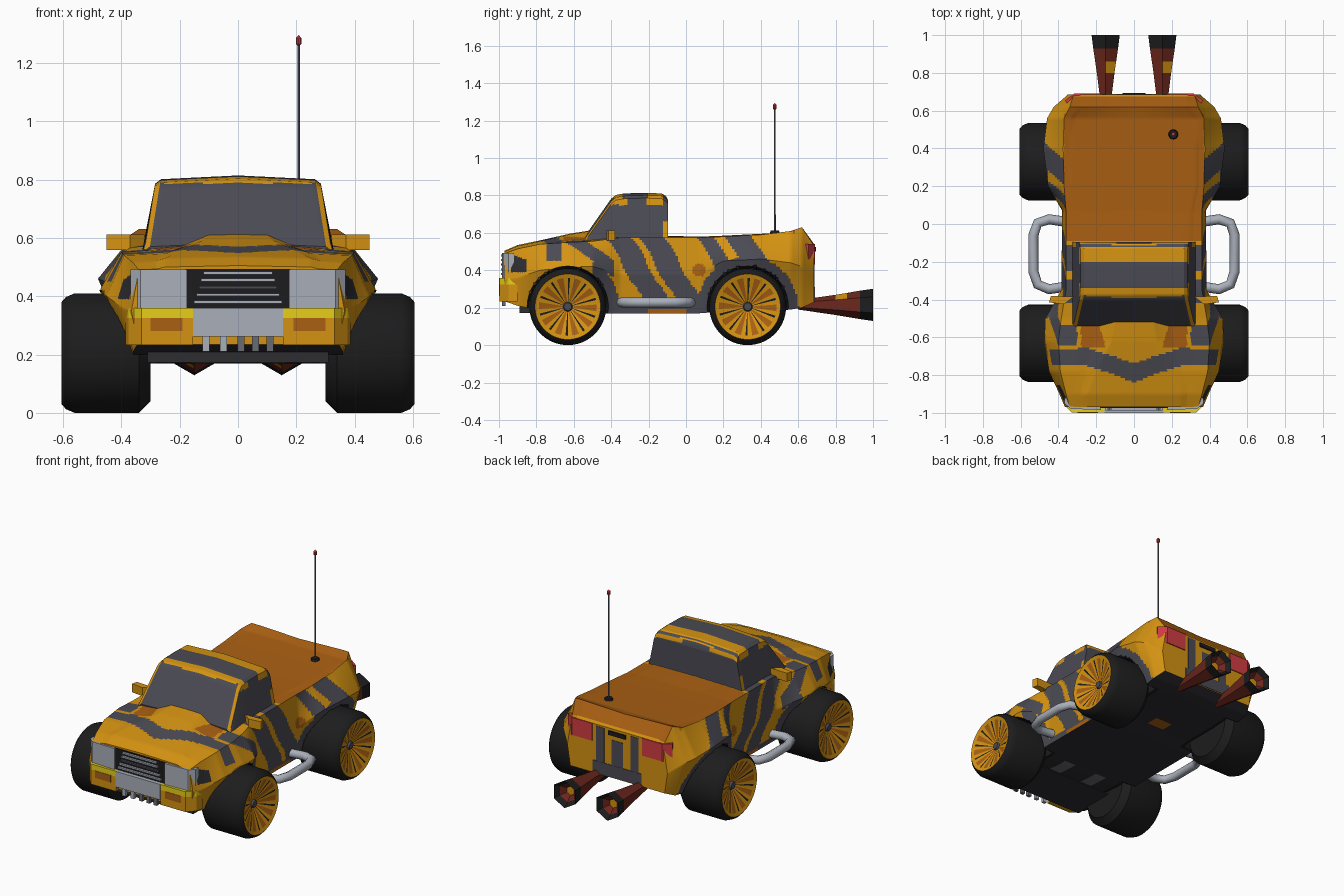
import bpy, bmesh, math
from mathutils import Vector

if "Cube" in bpy.data.objects:
    bpy.data.objects.remove(bpy.data.objects["Cube"])

# Palette
COLOURS = {
    "amber": (0.66, 0.29, 0.006), "slate": (0.07, 0.069, 0.088),
    "burnt_orange": (0.40, 0.115, 0.006), "black": (0.012, 0.012, 0.013),
    "silver": (0.40, 0.43, 0.49), "red": (0.64, 0.045, 0.055),
    "bright_yellow": (0.80, 0.62, 0.01), "maroon": (0.15, 0.02, 0.012),
    "charcoal": (0.026, 0.025, 0.03), "grey": (0.14, 0.145, 0.16),
}
AMBER, SLATE, ORANGE, BLACK, SILVER, RED, YELLOW, MAROON, CHARCOAL, GREY = range(len(COLOURS))
MATERIALS = []
for label, rgb in COLOURS.items():
    m = bpy.data.materials.new(label)
    m.use_nodes = True
    m.diffuse_color = (*rgb, 1)
    m.node_tree.nodes["Principled BSDF"].inputs["Base Color"].default_value = (*rgb, 1)
    MATERIALS.append(m)
AXLES, HUB_Z, ARCH, WELL_X = (-.632, .33), .205, .217, .28

def smooth(obj):
    bpy.ops.object.select_all(action="DESELECT")
    obj.select_set(True)
    bpy.context.view_layer.objects.active = obj
    bpy.ops.object.shade_smooth_by_angle(angle=math.radians(30))

def link(name, data, colours):
    obj = bpy.data.objects.new(name, data)
    bpy.context.collection.objects.link(obj)
    for m in colours:
        data.materials.append(m)
    return obj

def finish(name, bm, colour=None):
    """Turn a bmesh into an object; colour None keeps the face indices."""
    bmesh.ops.remove_doubles(bm, verts=bm.verts, dist=1e-5)
    bmesh.ops.recalc_face_normals(bm, faces=bm.faces)
    mesh = bpy.data.meshes.new(name)
    bm.to_mesh(mesh)
    bm.free()
    return link(name, mesh, MATERIALS if colour is None else [MATERIALS[colour]])

def loft(keys, step, sub):
    """Skin mirrored half sections (y, [(x, z), ...]) into a dense closed shell."""
    bm, rings = bmesh.new(), []
    for (ya, pa), (yb, pb) in zip(keys, keys[1:]):
        n = max(1, round((yb - ya) / step))
        for k in range(n + (yb == keys[-1][0])):
            t = k / n
            pts = [Vector(a).lerp(Vector(b), t) for a, b in zip(pa, pb)]
            half = [p.lerp(q, s / sub) for p, q in zip(pts, pts[1:]) for s in range(sub)] + pts[-1:]
            loop = [(p.x, p.y) for p in half] + [(-p.x, p.y) for p in half[-2:0:-1]]
            rings.append([bm.verts.new((x, ya + (yb - ya) * t, z)) for x, z in loop])
    size = len(rings[0])
    for a, b in zip(rings, rings[1:]):
        for j in range(size):
            bm.faces.new((a[j - 1], a[j], b[j], b[j - 1]))
    for r in (rings[0], rings[-1]):
        for j in range(size // 2):
            bm.faces.new(list(dict.fromkeys((r[j], r[j + 1], r[size - j - 1], r[-j]))))
    return bm

def press_arches(bm, near=.0065):
    """Snap the shell to each arch circle and push the inside in to the well."""
    for v in bm.verts:
        for ay in AXLES:
            dy, dz = v.co.y - ay, v.co.z - HUB_Z
            reach = math.hypot(dy, dz)
            if abs(v.co.x) < WELL_X or reach > ARCH + near:
                continue
            if reach < ARCH - near:
                v.co.x = math.copysign(WELL_X, v.co.x)
            else:
                v.co.y, v.co.z = ay + dy * ARCH / reach, HUB_Z + dz * ARCH / reach

def lathe(name, rings, segs, place, paint):
    """Spin (along, radius) rings; place maps (along, u, v) to a point."""
    bm, loops = bmesh.new(), []
    angles = [math.tau * j / segs - math.pi / 2 for j in range(segs)]
    for a, r in rings:
        loops.append([bm.verts.new(place(a, r * math.cos(t), r * math.sin(t))) for t in angles])
    for i, (p, q) in enumerate(zip(loops, loops[1:])):
        for j in range(segs):
            bm.faces.new((p[j - 1], p[j], q[j], q[j - 1])).material_index = paint(i, j)
    return finish(name, bm)

def prism(name, outline, z0, z1, colour, side=1):
    """Extrude a plan outline upward, mirrored in x when side is -1."""
    bm = bmesh.new()
    face = bm.faces.new([bm.verts.new((x * side, y, z0)) for x, y in outline])
    up = bmesh.ops.extrude_face_region(bm, geom=[face])["geom"]
    bmesh.ops.translate(bm, vec=(0, 0, z1 - z0), verts=[v for v in up if isinstance(v, bmesh.types.BMVert)])
    return finish(name, bm, colour)

def box(name, x0, x1, y0, y1, z0, z1, colour, side=1):
    return prism(name, [(x0, y0), (x1, y0), (x1, y1), (x0, y1)], z0, z1, colour, side)

def repaint(obj, rule):
    for p in obj.data.polygons:
        p.material_index = rule(abs(p.center.x), p.center.y, p.center.z, p.normal)
    smooth(obj)

# Body shell: y, sill z, widest x z, shoulder x z, deck edge x z, centre z
SHAPE = [
    (-.97, .235, .365, .35, .34, .49, .25, .5, .505),
    (-.9, .21, .395, .36, .36, .515, .25, .53, .535),
    (-.78, .185, .45, .4, .39, .54, .2, .555, .56),
    (-.62, .18, .475, .42, .4, .55, .12, .592, .596),
    (-.5, .17, .47, .42, .385, .555, .1, .612, .615),
    (-.35, .17, .385, .38, .36, .575, .28, .58, .59),
    (.07, .17, .38, .38, .36, .575, .3, .58, .58),
    (.2, .18, .455, .45, .37, .58, .33, .585, .585),
    (.4, .18, .48, .46, .375, .59, .33, .595, .595),
    (.56, .19, .46, .44, .37, .61, .32, .605, .605),
    (.62, .2, .425, .42, .34, .63, .28, .63, .62),
    (.685, .23, .35, .36, .32, .53, .28, .54, .54),
]
sections = []
for y, zb, xm, zm, xs, zs, xt, zt, zc in SHAPE:
    flank = (xm + .4 * (xs - xm), zm + .4 * (zs - zm))
    crease = (xt + .3 * (xs - xt), zt + .65 * (zs - zt))
    sections.append((y, [(0, zb), (min(.36, xm - .02), zb), (xm, zm), flank, (xs, zs), crease, (xt, zt), (0, zc)]))
shell = loft(sections, .0115, 18)
press_arches(shell)

def body_paint(x, y, z, n):
    front, rear = [math.hypot(y - a, z - HUB_Z) for a in AXLES]
    if min(front, rear) < ARCH - .001 and x > WELL_X - .01:
        return BLACK
    # Underside and sills
    if n.z < -.8 and z < .25:
        if x < .06 and .2 < y < .28:
            return ORANGE
        return GREY if .08 < x < .16 and -.75 < y < -.45 else CHARCOAL
    if z < .205:
        return ORANGE if -.2 < y < 0 and z < .19 else SLATE
    # Bed cover
    if y > -.09 and z > .55 and n.z > .4 and x < .37:
        return ORANGE
    # Flares, front side grilles and bonnet vents
    if x > .34 and (rear < .268 or (front < .275 and y > -.5)):
        return SLATE
    if -.94 < y < -.85 and .39 < z < .49 - .4 * (y + .94) and n.z < .5:
        return CHARCOAL
    if n.z > .5 and -.655 < y < -.53 and .15 + .3 * (y + .65) < x < .28:
        return ORANGE
    # Tiger stripes
    wave = .008 * math.sin(28 * z + 9 * x)
    if y < -.66 or (y < -.5 and x < .3):
        return SLATE if z > .45 and abs(y + .79 - .085 * min(1, x / .27) + wave) < .047 else AMBER
    if y < -.38 and x > .3 and abs(y + 1.4 * (z - .55) + .585 + wave) < .058:
        return SLATE
    if y > .02 and math.hypot(y - .07, z - .4) < .035:
        return ORANGE
    u = y + .57 * (z - .58) + wave
    bands = ((-.425, -.29), (-.25, -.115), (.06, .15), (.21, .355))
    return SLATE if any(a < u < b for a, b in bands) and x > .2 else AMBER

repaint(finish("body", shell), body_paint)

# Cab: y, roof height
ROOF = [(-.54, .575), (-.4, .775), (-.375, .795), (-.33, .803), (-.22, .806), (-.13, .803), (-.105, .787), (-.095, .765)]

def cab_half_width(z):
    return .325 - .16 * (z - .55)

def cab_paint(x, y, z, n):
    if n.y < -.4 and n.z > .3:
        return AMBER if x > cab_half_width(z) - .02 or z > .787 else SLATE
    if n.z > .6:
        return AMBER if y < -.335 or -.2 < y < -.125 or (y > -.11 and x < .12) else SLATE
    if n.y > .8:
        return SLATE if .03 < z - .57 < .15 + .03 * math.sin(20 * x) or x < .1 else AMBER
    return AMBER if (z > .75 and (y < -.31 or -.21 < y < -.12)) or (y > -.12 and z < .66) else SLATE

cab_keys = []
for y, z in ROOF:
    w = cab_half_width(z)
    cab_keys.append((y, [(0, .55), (.33, .55), (w, z - .02), (w - .02, z - .005), (0, z + .008)]))
repaint(finish("cab", loft(cab_keys, .009, 20)), cab_paint)

# Grille, front plate, skid tray and tailgate
box("grille", -.18, .18, -.975, -.95, .355, .493, BLACK)
for i in range(5):
    z = .375 + .025 * i
    box("grille_bar", -.15 + .008 * i, .15 - .008 * i, -.988, -.97, z, z + .01, SLATE if i == 2 else SILVER)
box("front_plate", -.155, .155, -1, -.93, .262, .36, SILVER)
box("skid_tray", -.31, .31, -.89, -.6, .172, .245, CHARCOAL)
for x in (-.11, -.05, .01, .06, .11):
    box("plate_tab", x - .012, x + .012, -.985, -.965, .21, .27, SILVER if x < 0 else GREY)
for x, w, z0, z1 in ((-.12, .028, .3, .53), (0, .04, .3, .47), (.12, .028, .3, .53), (0, .17, .235, .31)):
    box("tailgate_stripe", x - w, x + w, .68, .687 + w * .01, z0, z1, SLATE)
box("tailgate_handle", -.06, .06, .675, .694, .5, .525, BLACK)

# Wheel and exhaust profiles: distance along the axis, radius
TYRE = [(.3, 0), (.3, .165), (.34, HUB_Z), (.56, HUB_Z), (.59, .192), (.605, .175),
        (.598, .155), (.55, .025), (.562, .02), (.562, 0)]
EXHAUST = [(.6, 0), (.6, .025), (.8, .054), (.86, .064), (.93, .076), (1, .086), (.97, .06), (.94, .028), (.94, 0)]

def wheel_paint(i, j):
    dish = (BLACK, AMBER, AMBER, ORANGE, ORANGE, ORANGE, AMBER, AMBER)[j % 8]
    return BLACK if i < 5 else (AMBER, dish, SLATE, SLATE)[i - 5]

def exhaust_paint(i, j):
    band = AMBER if j % 3 == 0 else MAROON
    return (MAROON, MAROON, band, MAROON, BLACK, BLACK, MAROON, AMBER)[i]

for side, label in ((1, "left"), (-1, "right")):
    for ay, end in zip(AXLES, ("front", "rear")):
        smooth(lathe(f"{end}_{label}_wheel", TYRE, 80, lambda a, u, v: (side * a, ay + u, HUB_Z + v), wheel_paint))
    lathe(f"{label}_exhaust", EXHAUST, 6, lambda a, u, v: (side * .15 + u, a, .215 + v), exhaust_paint)
    # Lights, bumper ends and mirrors
    lamp = [(.175, -.985), (.335, -.978), (.368, -.95), (.368, -.92), (.175, -.92)]
    corner = [(.155, -.998), (.33, -.998), (.375, -.95), (.385, -.9), (.155, -.9)]
    tail = [(.175, .67), (.175, .691), (.315, .691), (.365, .655), (.35, .63)]
    mirror = [(.32, -.385), (.37, -.425), (.45, -.415), (.44, -.38)]
    prism(f"{label}_headlight", lamp, .36, .492, SILVER, side)
    prism(f"{label}_bumper", corner, .232, .325, AMBER, side)
    prism(f"{label}_bumper_top", corner, .325, .36, YELLOW, side)
    box(f"{label}_fog_light", .19, .3, -1, -.99, .28, .325, ORANGE, side)
    prism(f"{label}_tail_light", tail, .43, .54, RED, side)
    prism(f"{label}_mirror", mirror, .558, .612, AMBER, side)
    # Side steps
    curve = bpy.data.curves.new(f"{label}_step", "CURVE")
    curve.dimensions, curve.bevel_depth, curve.bevel_resolution = "3D", .027, 2
    path = [(.35, -.33), (.45, -.345), (.51, -.32), (.533, -.25), (.533, -.06), (.51, .005), (.45, .025), (.35, .01)]
    spline = curve.splines.new("POLY")
    spline.points.add(len(path) - 1)
    for p, (x, y) in zip(spline.points, path):
        p.co = (side * x, y, .228, 1)
    link(f"{label}_step", curve, [MATERIALS[SILVER]])

# Aerial
for name, rings, colour in (("aerial_base", [(.585, 0), (.585, .032), (.612, .022), (.612, 0)], BLACK),
                            ("aerial_rod", [(.6, .005), (1.26, .004)], GREY),
                            ("aerial_tip", [(1.255, 0), (1.265, .01), (1.285, .01), (1.295, 0)], RED)):
    smooth(lathe(name, rings, 10, lambda a, u, v: (.208 + u, .475 + v, a), lambda i, j: colour))
